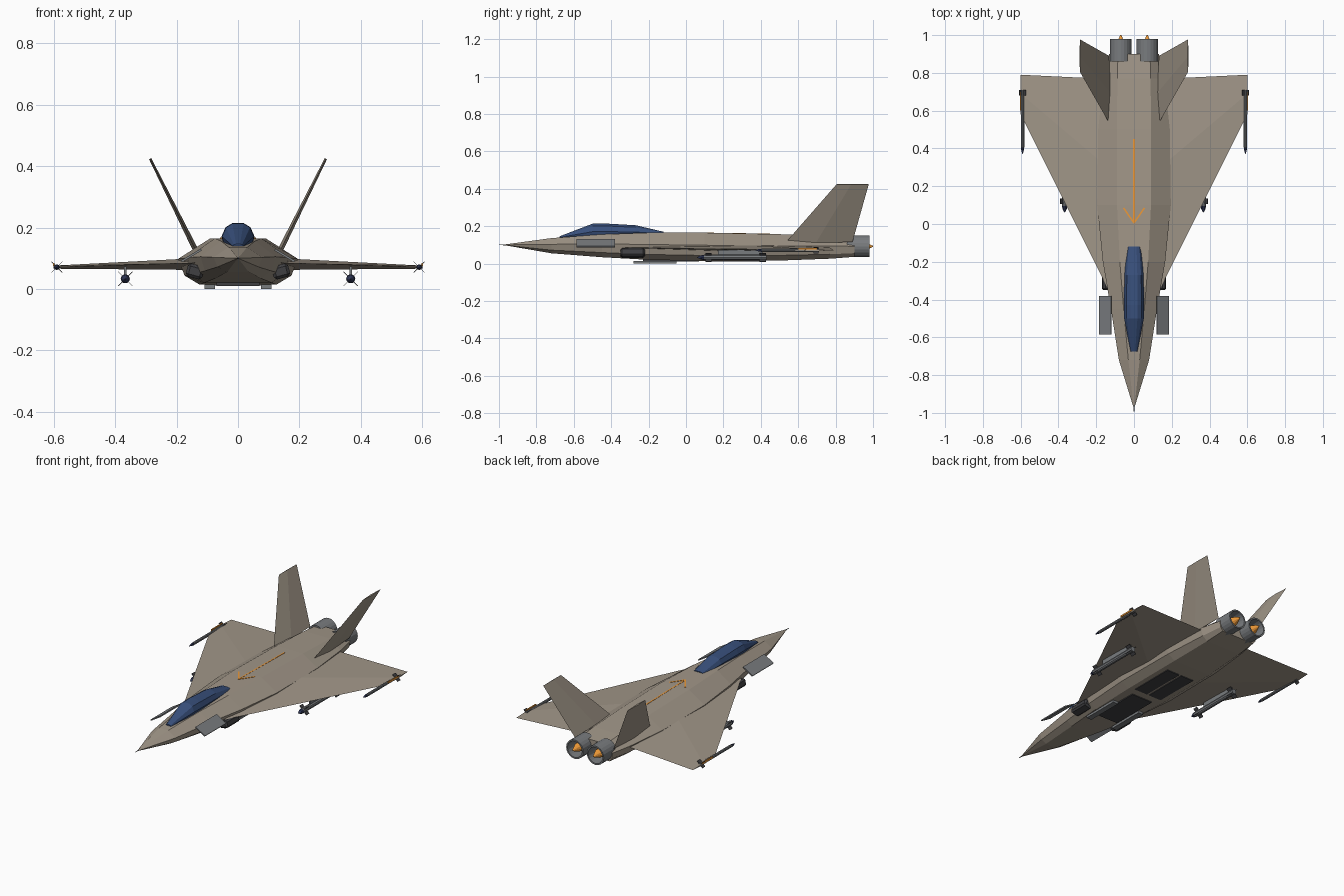
import bpy, bmesh, math
from mathutils import Vector, Matrix

if "Cube" in bpy.data.objects:
    bpy.data.objects.remove(bpy.data.objects["Cube"])


def mat(name, rgb):
    m = bpy.data.materials.new(name)
    m.diffuse_color = (*rgb, 1)
    m.use_nodes = True
    m.node_tree.nodes["Principled BSDF"].inputs["Base Color"].default_value = m.diffuse_color
    return m


TAN = mat("tan", (0.36, 0.31, 0.25))
BLUE = mat("canopy_blue", (0.04, 0.08, 0.2))
NAVY = mat("navy", (0.03, 0.04, 0.1))
GREY = mat("metal", (0.19, 0.2, 0.21))
DARK = mat("dark", (0.05, 0.05, 0.055))
ORANGE = mat("orange", (0.85, 0.32, 0.04))


def finish(name, bm, m, mirror=False):
    bmesh.ops.remove_doubles(bm, verts=bm.verts, dist=1e-5)
    bmesh.ops.recalc_face_normals(bm, faces=bm.faces)
    me = bpy.data.meshes.new(name)
    bm.to_mesh(me)
    bm.free()
    ob = bpy.data.objects.new(name, me)
    bpy.context.collection.objects.link(ob)
    me.materials.append(m)
    if mirror:
        ob.modifiers.new("mirror", 'MIRROR').use_mirror_merge = False
    return ob


def loft(name, rings, m, mirror=False, closed=False):
    bm = bmesh.new()
    vs = [[bm.verts.new(p) for p in r] for r in rings]
    n = len(vs[0])
    pairs = list(zip(vs, vs[1:])) + ([(vs[-1], vs[0])] if closed else [])
    for a, b in pairs:
        for i in range(n):
            j = (i + 1) % n
            bm.faces.new((a[i], a[j], b[j], b[i]))
    if not closed:
        bm.faces.new(vs[0])
        bm.faces.new(vs[-1])
    return finish(name, bm, m, mirror)


def lathe(name, x, z, profile, n, m, mirror=False, closed=False):
    # profile of (y, radius) turned round a front-to-back axis
    rings = [[(x + r * math.cos(2 * math.pi * i / n), y, z + r * math.sin(2 * math.pi * i / n))
              for i in range(n)] for y, r in profile]
    return loft(name, rings, m, mirror, closed)


def box(name, c, size, m, mirror=False, tilt=0, bevel=0):
    bm = bmesh.new()
    bmesh.ops.create_cube(bm, size=1, matrix=Matrix.Translation(c) @ Matrix.Rotation(tilt, 4, 'Y')
                          @ Matrix.Diagonal((*size, 1)))
    if bevel:
        bmesh.ops.bevel(bm, geom=bm.edges[:], offset=bevel, segments=1, affect='EDGES')
    return finish(name, bm, m, mirror)


# Faceted fuselage: y, top half width, top z, chine half width, chine z, low half width, bottom z
stations = [(-0.97, .002, .102, .003, .1, .002, .098),
            (-0.72, .030, .136, .080, .103, .035, .055),
            (-0.45, .055, .156, .122, .105, .075, .034),
            (-0.20, .075, .165, .165, .102, .110, .020),
            (0.10, .090, .165, .195, .098, .125, .014),
            (0.50, .090, .157, .190, .095, .125, .016),
            (0.77, .088, .146, .160, .094, .115, .026),
            (0.90, .085, .136, .132, .092, .110, .036)]
rings = []
for y, a, zt, w, zc, b, zb in stations:
    half = [(a, zt), (w, zc), (b + (w - b) * .7, zb + (zc - zb) * .35), (b, zb)]
    ring = half + [(-x, z) for x, z in reversed(half)]
    rings.append([(x, y, z) for x, z in ring])
loft("fuselage", rings, TAN)
lathe("nose_probe", 0, .1, [(-1, .0008), (-.96, .004)], 6, GREY)

# Canopy
rings = []
for y, w, zb, zt in [(-.675, .018, .136, .146), (-.5, .052, .142, .213),
                     (-.43, .054, .142, .214), (-.27, .05, .145, .205), (-.12, .038, .15, .17)]:
    h = zt - zb
    half = [(w * .35, zt), (w * .75, zb + h * .82), (w, zb + h * .4), (w * .85, zb)]
    rings.append([(x, y, z) for x, z in half + [(-x, z) for x, z in reversed(half)]])
loft("canopy", rings, BLUE)

# Delta wings with a diamond section
loft("wing", [[(.14, -.34, .085), (.14, .3, .1), (.14, .768, .085), (.14, .3, .062)],
              [(.6, .58, .071), (.6, .69, .076), (.6, .79, .071), (.6, .69, .066)]], TAN, True)

# Outward canted tail fins
n = Vector((.29, 0, -.145)).normalized()


def fin_ring(x, z, y0, y1, t):
    c = Vector((x, 0, z))
    mid = y0 + (y1 - y0) * .45
    return [c + Vector((0, y0, 0)), c + Vector((0, mid, 0)) + n * t,
            c + Vector((0, y1, 0)), c + Vector((0, mid, 0)) - n * t]


loft("tail_fin", [fin_ring(.132, .115, .535, .89, .009),
                  fin_ring(.286, .424, .805, .977, .004)], TAN, True)

# Engine nozzles and exhaust cones
lathe("engine_nozzle", .07, .092, [(.86, .058), (.98, .058), (.98, .049), (.9, .044), (.9, .004),
                                   (.86, .004)], 20, GREY, True, True)
lathe("exhaust_flame", .07, .092, [(.91, .03), (.95, .025), (1.0, .003)], 10, ORANGE, True)

# Side panels, air intakes and belly parts
box("side_panel", (.152, -.483, .109), (.075, .205, .007), GREY, True, tilt=math.radians(31))
box("air_intake", (.14, -.285, .057), (.055, .13, .044), DARK, True,
    tilt=math.radians(-15), bevel=.009)
box("belly_rail", (.092, -.165, .007), (.034, .23, .014), GREY, True)
box("front_bay_door", (0, -.08, .016), (.14, .3, .012), DARK)
box("rear_bay_door", (.05, .26, .014), (.085, .28, .006), DARK, True)


# Missiles with crossed fins
def missile(name, x, z, y0, y1, r, span, fins):
    lathe(name + "_body", x, z, [(y0 + .035, r), (y1, r)], 10, GREY, True)
    lathe(name + "_tip", x, z, [(y0, .001), (y0 + .018, r * .7), (y0 + .036, r)], 10, NAVY, True)
    for k, (yc, length) in enumerate(fins):
        for a in (45, -45):
            box(f"{name}_fin_{k}", (x, yc, z), (span * 2, length, .002), DARK, True,
                tilt=math.radians(a))


missile("wingtip_missile", .59, .071, .37, .71, .009, .025, [(.695, .028)])
missile("underwing_missile", .367, .033, .06, .43, .015, .033, [(.12, .03), (.41, .035)])
box("missile_pylon", (.367, .29, .058), (.008, .24, .03), GREY, True)
box("wingtip_light", (.6, .65, .079), (.006, .1, .01), ORANGE, True)

# Arrow marking along the spine
bm = bmesh.new()


def top_z(y):
    return .167 if y < .1 else .167 - (y - .1) * .02


for p, q in [((0, .45), (0, .005)), ((0, .005), (.055, .085)), ((0, .005), (-.055, .085))]:
    a, b = (Vector((x, y, top_z(y))) for x, y in (p, q))
    d = b - a
    side = Vector((-d.y, d.x, 0)).normalized() * .004
    up = Vector((0, 0, .004))
    vs = [[bm.verts.new(v) for v in (e + side, e - side, e - side - up, e + side - up)] for e in (a, b)]
    for i in range(4):
        j = (i + 1) % 4
        bm.faces.new((vs[0][i], vs[0][j], vs[1][j], vs[1][i]))
    bm.faces.new(vs[0])
    bm.faces.new(vs[1])
finish("spine_arrow", bm, ORANGE)
